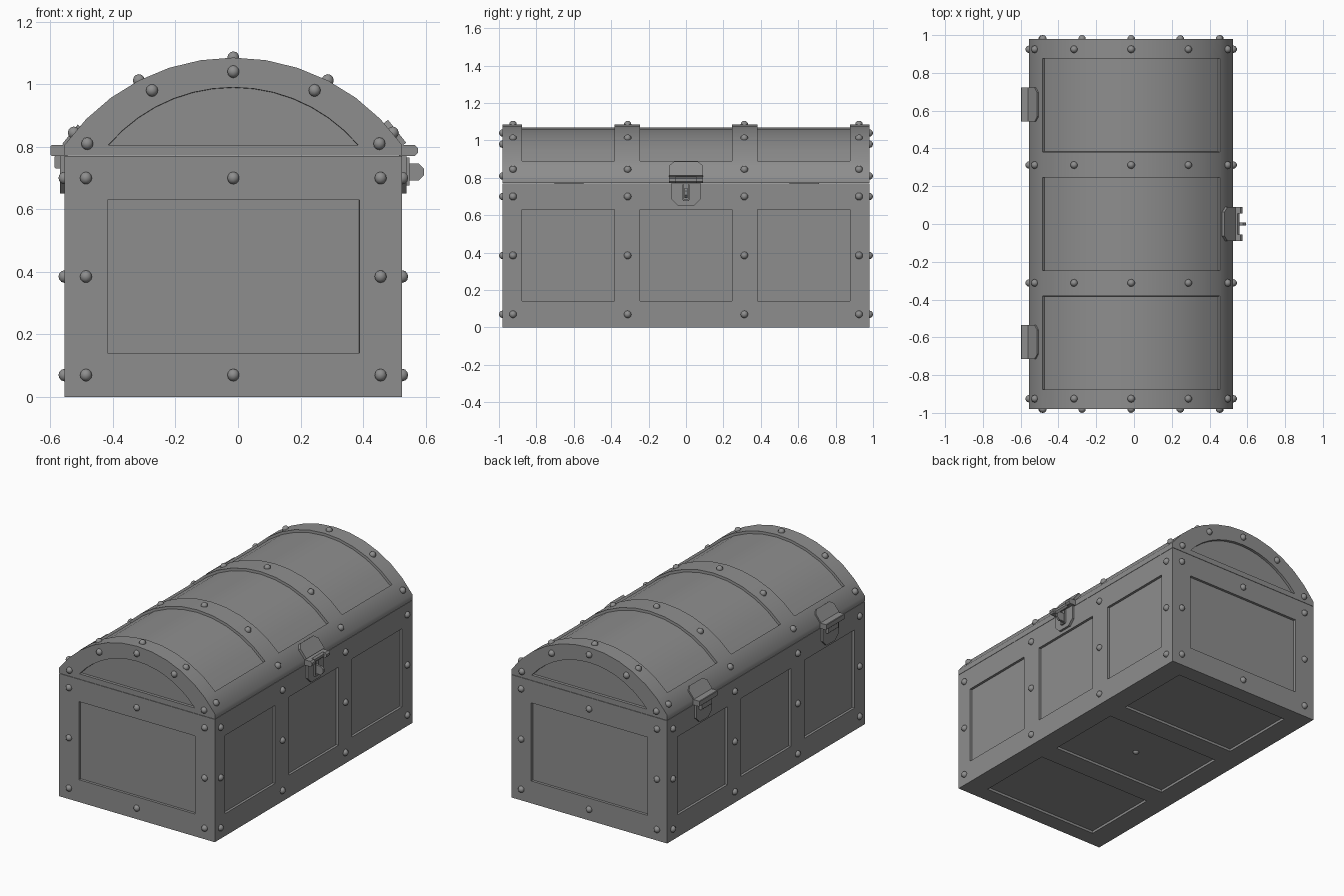
import bpy, bmesh
from math import sin, cos, asin, radians
from mathutils import Matrix, Vector

if "Cube" in bpy.data.objects:
    bpy.data.objects.remove(bpy.data.objects["Cube"])

CX = -0.015                       # chest body is offset by the taller lock
W, L = 0.54, 0.98                 # half width, half length
YS = [-0.877, -0.382, -0.246, 0.246, 0.382, 0.877]
PANELS = [(-0.877, -0.382), (-0.246, 0.246), (0.382, 0.877)]
SEAM, EAVE, R, CZ = 0.770, 0.803, 0.661, 0.424

grey = bpy.data.materials.new("dark_grey")
grey.diffuse_color = (0.27, 0.27, 0.27, 1)
grey.use_nodes = True
grey.node_tree.nodes["Principled BSDF"].inputs["Base Color"].default_value = grey.diffuse_color


def finish(bm, name, smooth=None):
    bmesh.ops.recalc_face_normals(bm, faces=bm.faces)
    me = bpy.data.meshes.new(name)
    bm.to_mesh(me)
    bm.free()
    me.materials.append(grey)
    ob = bpy.data.objects.new(name, me)
    ob.location.x = CX
    bpy.context.collection.objects.link(ob)
    if smooth:
        bpy.ops.object.select_all(action='DESELECT')
        ob.select_set(True)
        bpy.context.view_layer.objects.active = ob
        bpy.ops.object.shade_smooth_by_angle(angle=radians(smooth))
    return ob


def box(bm, x0, x1, y0, y1, z0, z1):
    m = Matrix.Translation(((x0 + x1) / 2, (y0 + y1) / 2, (z0 + z1) / 2))
    m = m @ Matrix.Diagonal((x1 - x0, y1 - y0, z1 - z0, 1))
    return bmesh.ops.create_cube(bm, size=1, matrix=m)


def prism(bm, pts, direction):
    f = bm.faces.new([bm.verts.new(p) for p in pts])
    g = bmesh.ops.extrude_face_region(bm, geom=[f], use_keep_orig=True)
    vs = [v for v in g['geom'] if isinstance(v, bmesh.types.BMVert)]
    bmesh.ops.translate(bm, vec=Vector(direction), verts=vs)


# Body: box cut by panel lines, then sunken panels
bm = bmesh.new()
box(bm, -W, W, -L, L, 0, SEAM)
cuts = [((x, 0, 0), (1, 0, 0)) for x in (-0.403, 0.403)]
cuts += [((0, y, 0), (0, 1, 0)) for y in YS]
cuts += [((0, 0, z), (0, 0, 1)) for z in (0.14, 0.63)]
for co, no in cuts:
    bmesh.ops.bisect_plane(bm, geom=bm.verts[:] + bm.edges[:] + bm.faces[:], plane_co=co, plane_no=no)
bm.normal_update()
sunk = []
for f in bm.faces:
    c, n = f.calc_center_median(), f.normal
    in_y = any(a < c.y < b for a, b in PANELS)
    in_z, in_x = 0.14 < c.z < 0.63, abs(c.x) < 0.403
    if (abs(n.x) > 0.9 and in_y and in_z) or (n.z < -0.9 and in_y and in_x) \
            or (abs(n.y) > 0.9 and in_x and in_z):
        sunk.append(f)
bmesh.ops.inset_individual(bm, faces=sunk, thickness=0.001, depth=-0.015)
finish(bm, "chest_body")

# Lid: arched profile swept along y, with sunken panels between straps
half = asin(W / R)
pa = asin(0.47 / R)
angs = [-half] + [-pa + 2 * pa * i / 10 for i in range(11)] + [half]
prof = [(-W, SEAM + 0.002)] + [(R * sin(a), CZ + R * cos(a)) for a in angs] + [(W, SEAM + 0.002)]
N = len(prof)
bm = bmesh.new()
rows = [[bm.verts.new((x, y, z)) for x, z in prof] for y in [-L] + YS + [L]]
panels = [[], [], []]
for j in range(len(rows) - 1):
    a, b = rows[j], rows[j + 1]
    for i in range(N):
        k = (i + 1) % N
        f = bm.faces.new((a[i], a[k], b[k], b[i]))
        if j in (1, 3, 5) and 2 <= i <= N - 4:
            panels[(j - 1) // 2].append(f)
ri, ci = 0.525, 0.465
hi = asin(0.40 / ri)
for row, y in ((rows[0], -L), (rows[-1], L)):
    inner = []
    for i in range(N):
        a = -hi + 2 * hi * i / (N - 1)
        inner.append(bm.verts.new((ri * sin(a), y, ci + ri * cos(a))))
    for i in range(N):
        k = (i + 1) % N
        bm.faces.new((row[i], row[k], inner[k], inner[i]))
    panels.append([bm.faces.new(inner)])
bmesh.ops.recalc_face_normals(bm, faces=bm.faces)
for p in panels:
    bmesh.ops.inset_region(bm, faces=p, thickness=0.001, depth=-0.016, use_even_offset=True)
finish(bm, "arched_lid", 40)

# Rivets
spots = []
strap_y = (-0.925, -0.312, 0.312, 0.925)
for s in (-1, 1):
    for z in (0.07, 0.385, 0.70):
        spots += [(s * W, y, z) for y in strap_y]
        spots += [(x, s * L, z) for x in (-0.471, 0, 0.471) if x or z != 0.385]
    spots += [(x, s * L, z) for x, z in
              ((-0.467, 0.81), (-0.26, 0.98), (0, 1.04), (0.26, 0.98), (0.467, 0.81))]
for dx in (-0.51, -0.302, 0, 0.302, 0.51):
    spots += [(dx, y, CZ + (R * R - dx * dx) ** 0.5) for y in strap_y]
spots.append((0, 0, 0.02))        # inside the bottom recess
bm = bmesh.new()
for p in spots:
    bmesh.ops.create_uvsphere(bm, u_segments=10, v_segments=6, radius=0.02, matrix=Matrix.Translation(p))
finish(bm, "rivets", 40)


# Hinges and lock share the same plates
def clasp(name, side, y, lock):
    bm = bmesh.new()
    # lower plate with clipped corners
    w = 0.078
    pts = [(-w, 0.79), (-w, 0.685), (-w + 0.035, 0.65), (w - 0.035, 0.65), (w, 0.685), (w, 0.79)]
    prism(bm, [(W - 0.004, a, z) for a, z in pts], (0.018, 0, 0))
    # upper plate lying on the curve of the lid
    w = 0.09
    p0, p1 = Vector((W, 0, EAVE)), Vector((0.482, 0, 0.876))
    if not lock:
        p1 = p0.lerp(p1, 0.85)
    n = Vector((p1.z - p0.z, 0, p0.x - p1.x)).normalized()
    out = [(-w, 0), (-w, 0.72), (-w + 0.026, 1), (w - 0.026, 1), (w, 0.72), (w, 0)]
    thick = 0.02 if lock else 0.013
    prism(bm, [p0.lerp(p1, t) + Vector((0, a, 0)) - n * 0.004 for a, t in out], n * thick)

    # knuckles with clipped outer edges
    def knuckle(y0, y1, x1, z0, z1, c):
        sec = [(W - 0.01, z0), (x1 - c, z0), (x1, z0 + c), (x1, z1 - c), (x1 - c, z1), (W - 0.01, z1)]
        prism(bm, [(x, y0, z) for x, z in sec], (0, y1 - y0, 0))
    top, c = (0.59, 0.01) if lock else (0.584, 0.003)
    for s in (-1, 1):
        knuckle(s * 0.09, s * 0.055, top, 0.771, 0.805, c)
    knuckle(-0.055, 0.055, 0.574 if lock else top, 0.771, 0.805, c)
    if lock:
        # keyhole frame and staple
        for s in (-1, 1):
            box(bm, W, 0.564, s * 0.016 - 0.004, s * 0.016 + 0.004, 0.68, 0.765)
        box(bm, W, 0.564, -0.016, 0.016, 0.676, 0.684)
        knuckle(-0.007, 0.007, 0.609, 0.692, 0.746, 0.016)
    else:
        knuckle(-0.05, 0.05, 0.572, 0.73, 0.772, 0.005)
    bmesh.ops.rotate(bm, verts=bm.verts, cent=(0, 0, 0),
                     matrix=Matrix.Rotation(0 if side > 0 else radians(180), 3, 'Z'))
    bmesh.ops.translate(bm, verts=bm.verts, vec=(0, y, 0))
    finish(bm, name)


clasp("front_lock", 1, 0.0, True)
clasp("hinge_a", -1, 0.632, False)
clasp("hinge_b", -1, -0.625, False)
